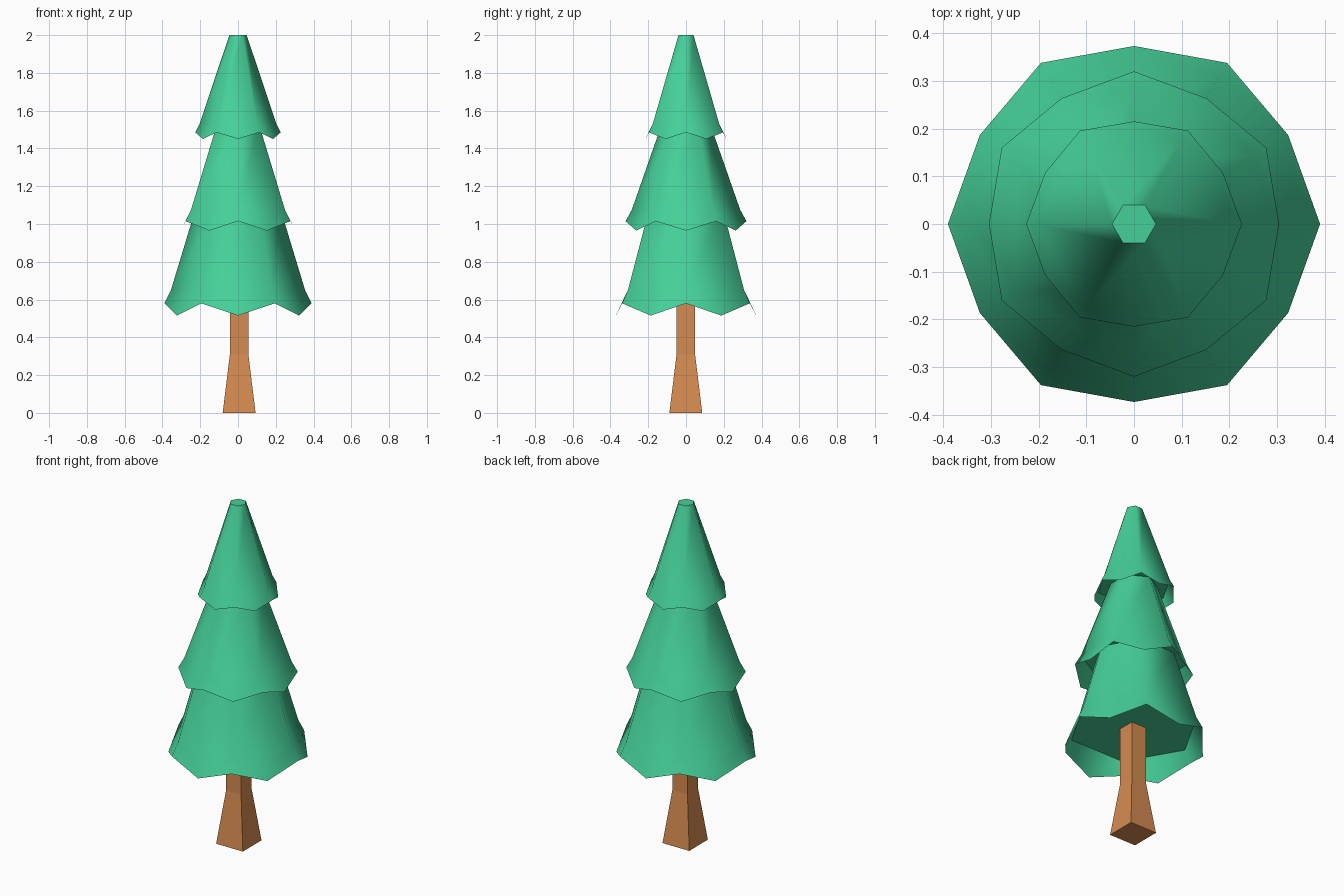
import bpy, bmesh
from math import sin, cos, pi

if "Cube" in bpy.data.objects:
    bpy.data.objects.remove(bpy.data.objects["Cube"])


def material(name, color):
    m = bpy.data.materials.new(name)
    m.diffuse_color = (*color, 1)
    m.use_nodes = True
    m.node_tree.nodes["Principled BSDF"].inputs["Base Color"].default_value = m.diffuse_color
    return m


green = material("needles", (0.06, 0.63, 0.32))
brown = material("bark", (0.67, 0.26, 0.08))


def ring(bm, n, r, z, start=0.0, cx=0.0, cy=0.0):
    return [bm.verts.new((cx + r * cos(start + 2 * pi * i / n),
                          cy + r * sin(start + 2 * pi * i / n), z)) for i in range(n)]


def finish(bm, name, mat):
    mesh = bpy.data.meshes.new(name)
    bm.to_mesh(mesh)
    bm.free()
    mesh.materials.append(mat)
    ob = bpy.data.objects.new(name, mesh)
    bpy.context.collection.objects.link(ob)
    return ob


def tier(name, start, top, crease, corner, mid):
    """Hexagonal cone with a zigzag skirt; each argument is (radius, z)."""
    bm = bmesh.new()
    t = ring(bm, 6, *top, start)
    c = ring(bm, 6, *crease, start)
    b = ring(bm, 6, *corner, start)
    m = ring(bm, 6, *mid, start + pi / 6)
    for i in range(6):
        j = (i + 1) % 6
        for f in ((c[i], c[j], t[j], t[i]),      # cone side
                  (b[i], m[i], c[i]),            # skirt
                  (m[i], c[j], c[i]),
                  (m[i], b[j], c[j])):
            bm.faces.new(f).smooth = True
    # separate flat caps keep the ends crisp
    bm.faces.new(ring(bm, 6, *top, start))
    bm.faces.new(ring(bm, 6, *crease, start)[::-1])
    return finish(bm, name, mat=green)


# Foliage tiers, alternately turned by half a side
tier("lower_foliage", 0, (0.225, 1.08), (0.355, 0.65), (0.39, 0.58), (0.373, 0.515))
tier("middle_foliage", pi / 6, (0.128, 1.53), (0.287, 1.075), (0.32, 1.015), (0.304, 0.965))
tier("upper_foliage", 0, (0.046, 2.0), (0.203, 1.53), (0.226, 1.485), (0.215, 1.45))

# Square trunk with flared foot
bm = bmesh.new()
rings = [ring(bm, 4, h * 2 ** 0.5, z, pi / 4, 0.006, -0.001)
         for h, z in ((0.087, 0), (0.049, 0.31), (0.049, 0.65))]
for lo, hi in zip(rings, rings[1:]):
    for i in range(4):
        j = (i + 1) % 4
        bm.faces.new((lo[i], lo[j], hi[j], hi[i]))
bm.faces.new(rings[0][::-1])
bm.faces.new(rings[-1])
finish(bm, "trunk", brown)
